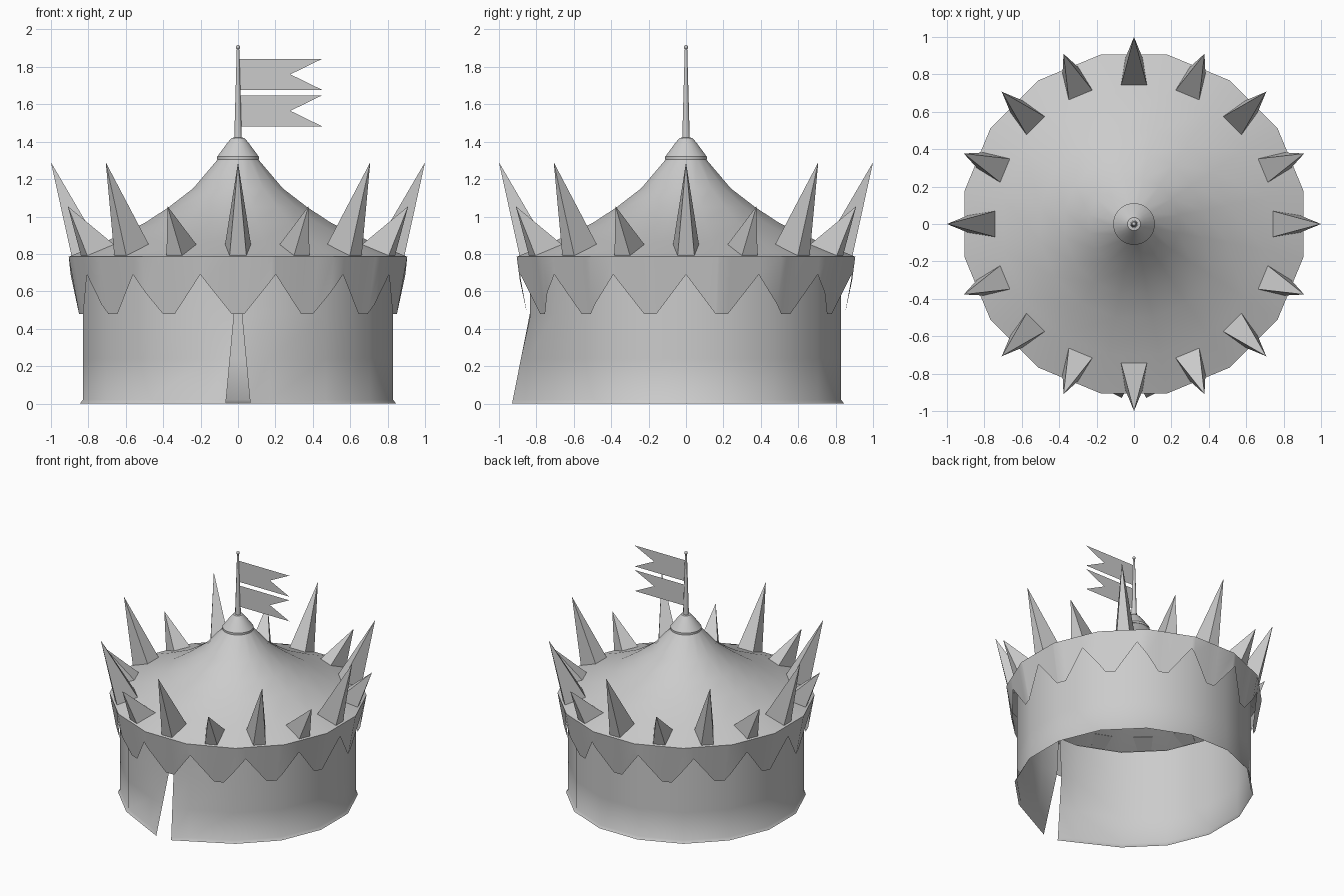
import bpy, bmesh, math
from math import sin, cos, pi, radians

if "Cube" in bpy.data.objects:
    bpy.data.objects.remove(bpy.data.objects["Cube"])

grey = bpy.data.materials.new("plain grey")
grey.use_nodes = True
colour = (0.6, 0.6, 0.6, 1)
grey.diffuse_color = colour
grey.node_tree.nodes["Principled BSDF"].inputs["Base Color"].default_value = colour

SIDES = 16
STEP = 2 * pi / SIDES
TEETH = 14


def polar(r, a, z):
    """Point at angle a from the front, turning towards +x."""
    return (r * sin(a), -r * cos(a), z)


def sided(apothem, a):
    """Radius of the sixteen-sided outline, flat side to the front."""
    return apothem / cos((a + STEP / 2) % STEP - STEP / 2)


def finish(name, bm, smooth=None):
    bmesh.ops.recalc_face_normals(bm, faces=bm.faces)
    mesh = bpy.data.meshes.new(name)
    bm.to_mesh(mesh)
    bm.free()
    mesh.materials.append(grey)
    obj = bpy.data.objects.new(name, mesh)
    bpy.context.collection.objects.link(obj)
    if smooth:
        bpy.ops.object.select_all(action='DESELECT')
        obj.select_set(True)
        bpy.context.view_layer.objects.active = obj
        bpy.ops.object.shade_smooth_by_angle(angle=radians(smooth))
    return obj


def sheet(name, rows, closed, smooth=None):
    """Skin a grid of points; closed joins the last column to the first."""
    bm = bmesh.new()
    grid = [[bm.verts.new(p) for p in row] for row in rows]
    n = len(rows[0])
    for low, high in zip(grid, grid[1:]):
        for i in range(n if closed else n - 1):
            j = (i + 1) % n
            bm.faces.new((low[i], low[j], high[j], high[i]))
    return finish(name, bm, smooth)


def lathe(name, profile, count, smooth=None, offset=0.5):
    step = 2 * pi / count
    rows = [[polar(r, (i + offset) * step, z) for i in range(count)] for r, z in profile]
    return sheet(name, rows, True, smooth)


# Cloth wall, with a door slit whose edges swing outwards at the foot
rows = []
for z, foot in ((0, 0.015), (0.02, 0), (0.24, 0), (0.48, 0), (0.78, 0)):
    open_ = max(0, 1 - z / 0.48)
    half = 0.02 + 0.045 * open_ if z < 0.5 else 0.004
    edge_y = -0.835 - 0.095 * open_
    row = [(half, edge_y, z)]
    for i in range(SIDES):
        a = (i + 0.5) * STEP
        pull = 0.03 * open_ if i in (0, SIDES - 1) else 0
        row.append(polar(sided(0.83 + foot, a) + pull, a, z))
    row.append((-half, edge_y, z))
    rows.append(row)
sheet("wall", rows, False, 40)

# Roof canopy
CORNER = 1 / cos(STEP / 2)
lathe("roof", [(r * CORNER, z) for r, z in
      ((0.905, 0.785), (0.7, 0.87), (0.5, 0.965), (0.37, 1.05), (0.24, 1.15), (0.1, 1.315))],
      SIDES, 40)

# Toothed valance hanging from the roof edge
pitch = 2 * pi / TEETH
flat = 0.041
angles = [(i + 0.5) * STEP for i in range(SIDES)]
for i in range(TEETH):
    angles += [i * pitch - flat, i * pitch + flat, (i + 0.5) * pitch]
angles = sorted(a % (2 * pi) for a in angles)
top, hem = [], []
for a in angles:
    away = abs((a + pitch / 2) % pitch - pitch / 2)
    rise = max(0, (away - flat) / (pitch / 2 - flat))
    top.append(polar(sided(0.905, a), a, 0.785))
    hem.append(polar(sided(0.85 + 0.045 * rise, a), a, 0.48 + 0.21 * rise))
sheet("valance", [hem, top], True, 40)

# Ring of spikes, tall and short in turn
bm = bmesh.new()
for i in range(SIDES):
    a = i * STEP
    tip_r, tip_z = (1.0, 1.29) if i % 2 == 0 else (0.985, 1.055)

    def place(across, out, z):
        return bm.verts.new((out * sin(a) + across * cos(a), -out * cos(a) + across * sin(a), z))

    base = [place(-0.07, 0.74, 0.845), place(0.07, 0.74, 0.845),
            place(0.045, 0.89, 0.79), place(-0.045, 0.89, 0.79)]
    tip = place(0, tip_r, tip_z)
    bm.faces.new(base)
    for j in range(4):
        bm.faces.new((base[j], base[(j + 1) % 4], tip))
finish("spikes", bm)

# Cap, pole and finial
lathe("roof_cap", ((0.1, 1.305), (0.112, 1.305), (0.112, 1.32), (0.06, 1.39),
                   (0.035, 1.42), (0.001, 1.425)), 24, 35)
lathe("pole", ((0.022, 1.41), (0.007, 1.9)), 8, 50)
bm = bmesh.new()
bmesh.ops.create_uvsphere(bm, u_segments=10, v_segments=6, radius=0.012)
bmesh.ops.translate(bm, verts=bm.verts, vec=(0, 0, 1.905))
finish("finial", bm, 60)

# Two swallow-tailed pennants
for name, mid in (("upper_pennant", 1.76), ("lower_pennant", 1.565)):
    bm = bmesh.new()
    outline = ((0.008, -0.083), (0.45, -0.083), (0.28, 0), (0.45, 0.083), (0.008, 0.083))
    bm.faces.new([bm.verts.new((x, 0, mid + z)) for x, z in outline])
    finish(name, bm)
